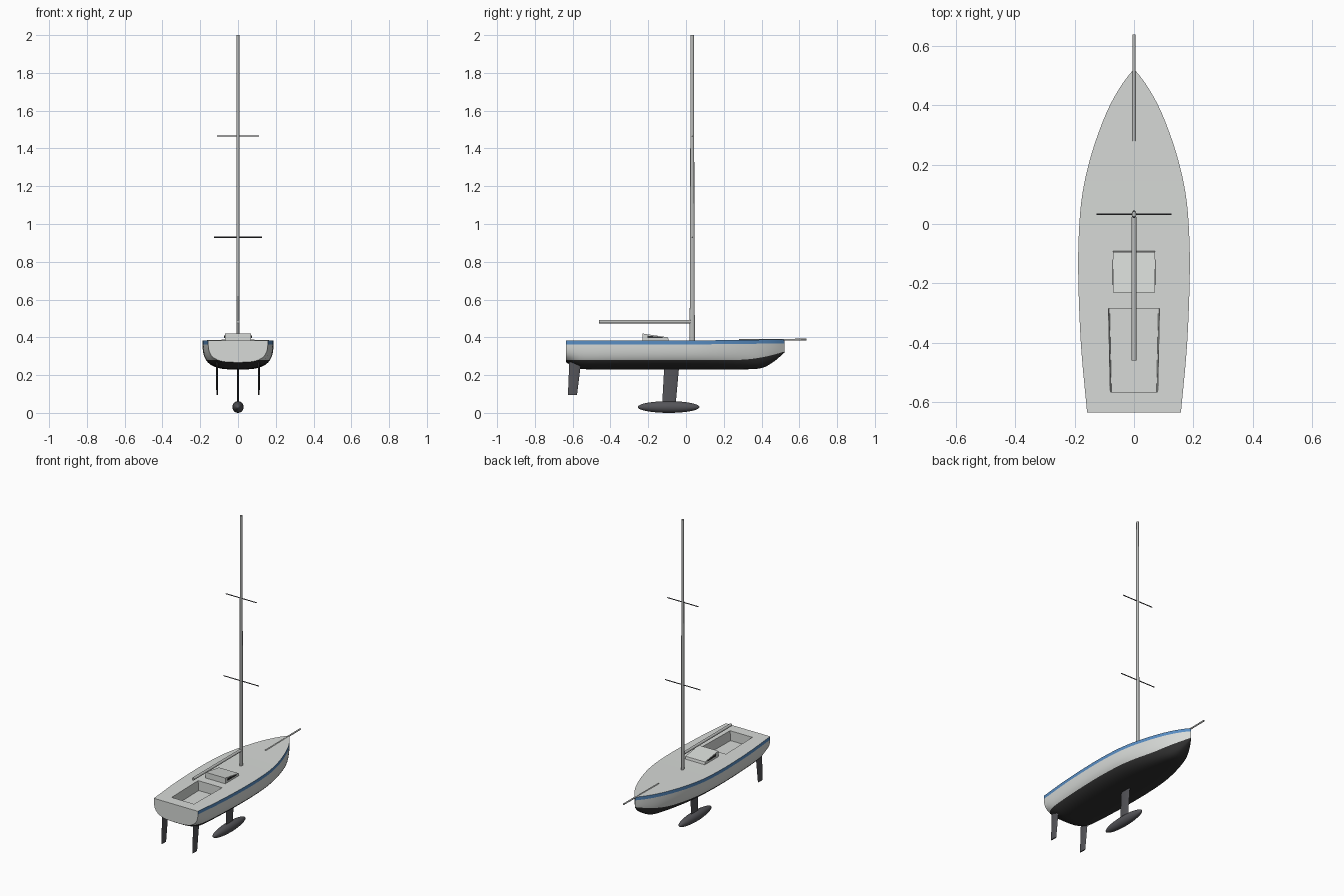
import bpy, bmesh, math
from mathutils import Matrix, Vector

if "Cube" in bpy.data.objects:
    bpy.data.objects.remove(bpy.data.objects["Cube"])


def mat(name, r, g, b):
    m = bpy.data.materials.new(name)
    m.diffuse_color = (r, g, b, 1)
    m.use_nodes = True
    m.node_tree.nodes["Principled BSDF"].inputs["Base Color"].default_value = m.diffuse_color
    return m


WHITE = mat("hull white", 0.68, 0.70, 0.68)
BLUE = mat("stripe blue", 0.10, 0.27, 0.55)
BLACK = mat("bottom black", 0.03, 0.03, 0.03)
SPAR = mat("spar grey", 0.50, 0.51, 0.50)
FIN = mat("fin grey", 0.09, 0.09, 0.10)


def finish(name, bm, mats, smooth=True):
    bmesh.ops.remove_doubles(bm, verts=bm.verts, dist=1e-5)
    bmesh.ops.dissolve_degenerate(bm, edges=bm.edges, dist=1e-5)
    bmesh.ops.recalc_face_normals(bm, faces=bm.faces)
    me = bpy.data.meshes.new(name)
    bm.to_mesh(me)
    bm.free()
    ob = bpy.data.objects.new(name, me)
    bpy.context.collection.objects.link(ob)
    for m in mats:
        me.materials.append(m)
    if smooth:
        shade(ob)
    return ob


def shade(ob):
    bpy.ops.object.select_all(action='DESELECT')
    ob.select_set(True)
    bpy.context.view_layer.objects.active = ob
    bpy.ops.object.shade_smooth_by_angle(angle=math.radians(35))


def loft(name, rings, m, smooth=True):
    """Skin closed rings of equal length and cap both ends."""
    bm = bmesh.new()
    rows = [[bm.verts.new(p) for p in r] for r in rings]
    n = len(rows[0])
    for a, b in zip(rows, rows[1:]):
        for i in range(n):
            bm.faces.new((a[i], a[(i + 1) % n], b[(i + 1) % n], b[i]))
    bm.faces.new(rows[0])
    bm.faces.new(rows[-1])
    return finish(name, bm, [m], smooth)


def rod(name, a, b, r1, r2, m, n=12):
    a, b = Vector(a), Vector(b)
    q = (b - a).to_track_quat('Z', 'Y')
    rings = [[c + q @ Vector((r * math.cos(2 * math.pi * i / n), r * math.sin(2 * math.pi * i / n), 0))
              for i in range(n)] for c, r in ((a, r1), (b, r2))]
    return loft(name, rings, m)


def interp(table, y):
    """Smooth interpolation through (y, value) pairs."""
    for i in range(len(table) - 1):
        (y0, v0), (y1, v1) = table[i], table[i + 1]
        if y <= y1:
            pa = table[i - 1] if i else table[i]
            pb = table[i + 2] if i + 2 < len(table) else table[i + 1]
            h = y1 - y0
            m0 = (v1 - pa[1]) / (y1 - pa[0]) * h
            m1 = (pb[1] - v0) / (pb[0] - y0) * h
            t = (y - y0) / h
            return ((2 * t**3 - 3 * t**2 + 1) * v0 + (t**3 - 2 * t**2 + t) * m0
                    + (3 * t**2 - 2 * t**3) * v1 + (t**3 - t**2) * m1)
    return table[-1][1]


# Hull: stations skinned from keel to sheer, coloured by row
BEAM = [(-0.635, 0.158), (-0.4, 0.179), (-0.15, 0.188), (0, 0.184), (0.1, 0.174), (0.2, 0.153),
        (0.3, 0.122), (0.4, 0.081), (0.48, 0.034), (0.522, 0)]
KEEL = [(-0.635, 0.268), (-0.6, 0.248), (-0.56, 0.233), (-0.4, 0.23), (0, 0.23), (0.33, 0.231),
        (0.41, 0.24), (0.47, 0.275), (0.522, 0.32)]
N_BOTTOM, N_SIDE = 9, 6


def section(y):
    b, zb = max(interp(BEAM, y), 0), interp(KEEL, y)
    zs = 0.383 + 0.006 * max(0, (y + 0.2) / 0.7) ** 2
    zw = max(0.28 + 0.045 * max(0, (y - 0.25) / 0.272) ** 2, zb)
    zst = zs - 0.021
    zz = [zb + (zw - zb) * (i / N_BOTTOM) ** 2.2 for i in range(N_BOTTOM)]
    zz += [zw + (zst - zw) * i / N_SIDE for i in range(N_SIDE + 1)] + [zs]
    pts = []
    for z in zz:
        t = (z - zb) / (zs - zb)
        pts.append((b * max(0, 1 - (1 - t) ** 3.2) ** (1 / 3.2), z))
    return pts


bm = bmesh.new()
ys = [-0.635 + 1.157 * i / 48 for i in range(49)]
rows = []
for y in ys:
    s = section(y)
    rows.append([bm.verts.new((-x, y, z)) for x, z in s[::-1]] + [bm.verts.new((x, y, z)) for x, z in s[1:]])
n = len(rows[0])
half = n // 2
for a, b in zip(rows, rows[1:]):
    for i in range(n - 1):
        f = bm.faces.new((a[i], a[i + 1], b[i + 1], b[i]))
        k = min(abs(i - half), abs(i + 1 - half))
        f.material_index = 2 if k < N_BOTTOM else (1 if k == N_BOTTOM + N_SIDE else 0)
    bm.faces.new((a[0], b[0], b[-1], a[-1]))  # deck
bm.faces.new(rows[0])  # transom
hull = finish("hull", bm, [WHITE, BLUE, BLACK], False)

# Cockpit recess
cutter = loft("cockpit_cutter", [[(-wa, -0.565, z), (wa, -0.565, z), (wf, -0.285, z), (-wf, -0.285, z)]
                                 for z, wa, wf in ((0.32, 0.076, 0.082), (0.45, 0.084, 0.09))], WHITE, False)
cutter.hide_render = True
cutter.hide_viewport = False
mod = hull.modifiers.new("cockpit", 'BOOLEAN')
mod.operation, mod.object, mod.solver = 'DIFFERENCE', cutter, 'EXACT'
bpy.context.view_layer.objects.active = hull
bpy.ops.object.modifier_apply(modifier="cockpit")
bpy.data.objects.remove(cutter)
shade(hull)

# Cabin with sloping roof, and side windows
loft("cabin", [[(x, -0.23, 0.375), (x, -0.09, 0.375), (x, -0.095, 0.40), (x, -0.23, 0.42)]
               for x in (-0.07, 0.07)], WHITE, False)
for s, side in ((-1, "left"), (1, "right")):
    loft(side + "_cabin_window", [[(s * x, -0.205, 0.396), (s * x, -0.12, 0.396), (s * x, -0.12, 0.4),
                                   (s * x, -0.205, 0.409)] for x in (0.069, 0.073)], BLACK, False)


# Mast: oval tube that narrows above the lower part
def oval(y, z, rx, ry, n=16):
    return [(rx * math.cos(2 * math.pi * i / n), y + ry * math.sin(2 * math.pi * i / n), z) for i in range(n)]


loft("mast", [oval(0.033, z, rx, ry) for z, rx, ry in
              ((0.375, 0.008, 0.014), (0.8, 0.008, 0.012), (2.0, 0.0075, 0.009))], SPAR)
rod("boom", (0, -0.46, 0.483), (0, 0.024, 0.483), 0.009, 0.009, SPAR)
rod("bowsprit", (0, 0.28, 0.385), (0, 0.638, 0.388), 0.005, 0.005, SPAR)
for name, z, w in (("lower_spreader", 0.93, 0.126), ("upper_spreader", 1.465, 0.11)):
    rod(name, (-w, 0.033, z), (w, 0.033, z), 0.003, 0.003, FIN, 8)


# Foils: streamlined blades
def foil(x, z, y0, y1, th, n=16):
    c, h = (y0 + y1) / 2, (y1 - y0) / 2
    return [(x + th * math.sin(2 * math.pi * i / n), c + h * math.cos(2 * math.pi * i / n), z) for i in range(n)]


loft("keel_fin", [foil(0, 0.25, -0.115, -0.036, 0.005), foil(0, 0.03, -0.127, -0.056, 0.004)], FIN)
for x, side in ((-0.111, "left"), (0.111, "right")):
    loft(side + "_rudder", [foil(x, 0.27, -0.618, -0.555, 0.005), foil(x, 0.095, -0.625, -0.577, 0.004)], FIN)

# Ballast bulb
bm = bmesh.new()
bmesh.ops.create_uvsphere(bm, u_segments=20, v_segments=24, radius=1,
                          matrix=Matrix.Translation((0, -0.092, 0.031)) @ Matrix.Diagonal((0.03, 0.163, 0.031, 1))
                          @ Matrix.Rotation(math.pi / 2, 4, 'X'))
finish("ballast_bulb", bm, [FIN])
